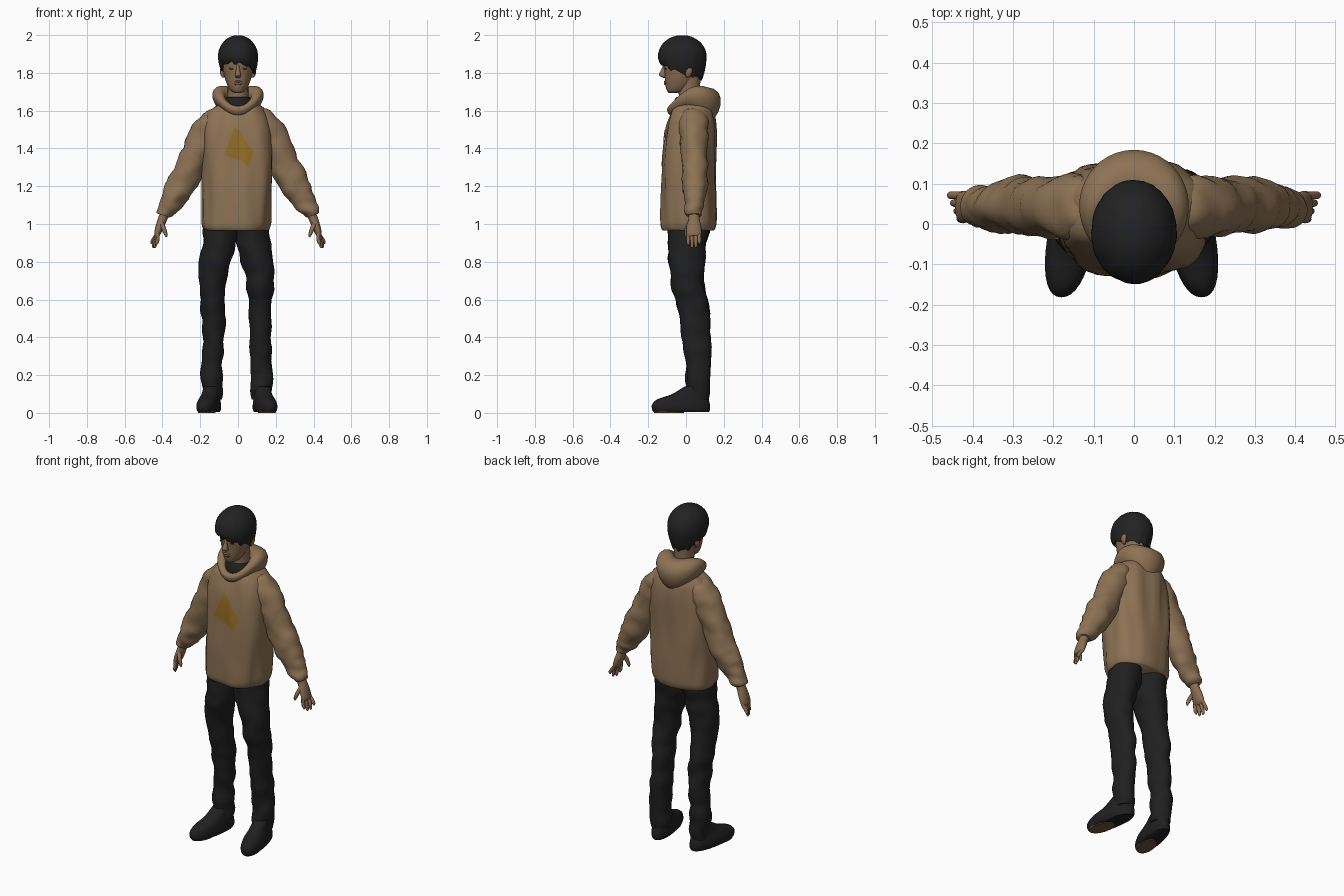
import bpy, bmesh, math
from math import sin, cos, pi
from mathutils import Vector, noise
from mathutils.bvhtree import BVHTree

cube = bpy.data.objects.get("Cube")
if cube:
    bpy.data.objects.remove(cube, do_unlink=True)


def material(name, r, g, b):
    m = bpy.data.materials.new(name)
    m.use_nodes = True
    m.diffuse_color = (r, g, b, 1)
    m.node_tree.nodes["Principled BSDF"].inputs["Base Color"].default_value = (r, g, b, 1)
    return m


CLOTH = material("tan_cloth", 0.27, 0.17, 0.09)
SKIN = material("skin", 0.26, 0.155, 0.085)
BLACK = material("black_cloth", 0.014, 0.014, 0.015)
HAIR = material("black_hair", 0.016, 0.016, 0.017)
GOLD = material("gold_print", 0.29, 0.15, 0.018)
SOLE = material("brown_sole", 0.16, 0.09, 0.045)
EYE = material("dark_brown", 0.07, 0.04, 0.025)


def make(name, verts, faces, mat, fix=True):
    bm = bmesh.new()
    vs = [bm.verts.new(v) for v in verts]
    for f in faces:
        bm.faces.new([vs[i] for i in f])
    if fix:
        bmesh.ops.recalc_face_normals(bm, faces=bm.faces)
    me = bpy.data.meshes.new(name)
    bm.to_mesh(me)
    bm.free()
    me.materials.append(mat)
    me.shade_smooth()
    me.set_sharp_from_angle(angle=math.radians(60))
    ob = bpy.data.objects.new(name, me)
    bpy.context.collection.objects.link(ob)
    return ob


def bridge(rings, n, closed=False):
    """Quads between consecutive rings of n points."""
    faces = []
    for j in range(rings if closed else rings - 1):
        k = (j + 1) % rings
        for i in range(n):
            h = (i + 1) % n
            faces.append((j * n + i, j * n + h, k * n + h, k * n + i))
    return faces


def smooth_path(stations, steps):
    """Catmull-Rom through stations of (x, y, z, rx, ry)."""
    out, last = [], len(stations) - 1
    for i in range(last):
        a, b, c, d = (stations[min(max(i + k, 0), last)] for k in (-1, 0, 1, 2))
        for s in range(steps):
            t = s / steps
            out.append([q + 0.5 * t * (r - p + t * (2 * p - 5 * q + 4 * r - s4 + t * (3 * (q - r) + s4 - p)))
                        for p, q, r, s4 in zip(a, b, c, d)])
    return out + [list(stations[-1])]


def loft(name, stations, mat, side=1, flat=True, n=28, power=2.0, steps=4,
         fold=0.0, freq=(12, 12, 12), shift=0.0, splay=0.0):
    """Body of elliptical rings, level or square to the path."""
    path = smooth_path(stations, steps)
    verts = []
    for j, (x, y, z, rx, ry) in enumerate(path):
        p, q = path[max(j - 1, 0)], path[min(j + 1, len(path) - 1)]
        tan = Vector((0, 0, 1)) if flat else (Vector(q[:3]) - Vector(p[:3])).normalized()
        u = Vector((0, 1, 0)).cross(tan).normalized()
        v = tan.cross(u)
        for i in range(n):
            a = 2 * pi * i / n
            ca, sa = cos(a), sin(a)
            e = 2 / power
            d = u * (rx * math.copysign(abs(ca) ** e, ca)) + v * (ry * math.copysign(abs(sa) ** e, sa))
            co = Vector((x, y, z)) + d
            if fold:
                w = Vector([c * f for c, f in zip(co, freq)]) + Vector((side * 3, 0, 0))
                co += d.normalized() * noise.noise(w) * fold
            co.x -= splay * (co.y - 0.06)
            verts.append((co.x * side + shift, co.y, co.z))
    m = len(path)
    faces = bridge(m, n) + [tuple(range(n)), tuple(range((m - 1) * n, m * n))]
    return make(name, verts, faces, mat)


# Hooded top: body
body = loft("hoodie_body", [
    (-.008, .013, .965, .168, .130), (-.008, .013, .985, .178, .139), (-.006, .014, 1.03, .184, .143),
    (-.004, .014, 1.2, .185, .145), (0, .021, 1.4, .184, .138), (0, .026, 1.5, .184, .130),
    (0, .032, 1.57, .172, .115), (0, .034, 1.61, .142, .100), (0, .034, 1.64, .095, .08)],
    CLOTH, n=48, power=2.5, fold=.014, freq=(16, 16, 3.5))

# Hood lying round the neck, thick at the back
n_around, n_cross, verts = 48, 16, []
for i in range(n_around):
    a = 2 * pi * i / n_around
    k = (1 - cos(a)) / 2
    rr, rz = .02 + .05 * k ** 2, .025 + .068 * k ** 1.6
    cz = 1.6 + .03 * k + .22 * k * (1 - k)
    for j in range(n_cross):
        b = 2 * pi * j / n_cross
        r = rr * cos(b) * (1 + .25 * sin(b))
        verts.append(((.1 + r) * sin(a), -.08 + .193 * k - r * cos(a), cz + rz * sin(b)))
make("hood", verts, bridge(n_around, n_cross, True), CLOTH)

# Printed patch following the chest
tree = BVHTree.FromPolygons([v.co for v in body.data.vertices], [p.vertices for p in body.data.polygons])
outline = [(-.02, 1.51), (-.05, 1.43), (-.075, 1.365), (-.015, 1.345), (.03, 1.33),
           (.055, 1.295), (.085, 1.385), (.035, 1.44), (.01, 1.495)]
edge = [Vector(outline[i]).lerp(Vector(outline[(i + 1) % len(outline)]), t / 4)
        for i in range(len(outline)) for t in range(4)]
verts = []
for ring in range(1, 9):
    for p in edge:
        q = Vector((0, 1.4)).lerp(p, ring / 8)
        hit = tree.ray_cast(Vector((q.x, -1, q.y)), Vector((0, 1, 0)))[0]
        verts.append((q.x, hit.y - .004, q.y))
m = len(edge)
make("chest_print", verts, [tuple(range(m))] + [f[::-1] for f in bridge(8, m)], GOLD, fix=False)

# Undershirt, neck and head
loft("undershirt_collar", [(0, .005, 1.58, .085, .08), (0, .008, 1.645, .076, .074),
                           (0, .012, 1.672, .062, .062)], BLACK)
loft("neck", [(0, .02, 1.6, .062, .06), (0, .018, 1.68, .055, .056), (0, .015, 1.74, .055, .06),
              (0, .01, 1.8, .06, .07)], SKIN)
loft("head", [(0, -.066, 1.694, .018, .025), (0, -.052, 1.704, .036, .048), (0, -.04, 1.725, .051, .067),
              (0, -.03, 1.755, .064, .081), (0, -.022, 1.79, .074, .091), (0, -.02, 1.83, .081, .097),
              (0, -.02, 1.88, .083, .1), (0, -.02, 1.94, .06, .07)], SKIN, n=32)
loft("nose", [(0, -.112, 1.84, .008, .008), (0, -.118, 1.815, .010, .014), (0, -.123, 1.79, .016, .021),
              (0, -.116, 1.778, .013, .014), (0, -.11, 1.772, .006, .006)], SKIN, n=12)
loft("lips", [(0, -.106, 1.735, .012, .006), (0, -.109, 1.742, .022, .008), (0, -.108, 1.748, .023, .006),
              (0, -.11, 1.754, .020, .008), (0, -.106, 1.76, .008, .006)], SKIN, n=16)

# Cap of hair with a slanted fringe, longer at the nape
n, verts, top, low = 56, [], 10, 8
for j in range(1, top + low + 2):
    for i in range(n):
        a = 2 * pi * i / n
        k = (1 - cos(a)) / 2
        bottom = 1.85 - .085 * k - .016 * (1 - k) * sin(a) + .007 * sin(11 * a) + .004 * sin(17 * a + 1)
        if j <= top:
            t = pi / 2 * j / top
            r, z = sin(t), 1.885 + .115 * cos(t)
        else:
            v = min((j - top) / low, 1)
            r, z = 1 - .2 * v * v * (.6 + .4 * k), 1.885 + (bottom - 1.885) * v
        if j > top + low:
            r, z = .62, bottom + .025
        r *= 1 + .03 * noise.noise(Vector((sin(a) * 5, cos(a) * 5, z * 9)))
        verts.append((.106 * r * sin(a), -.02 - .129 * r * cos(a), z))
last = (top + low) * n
make("hair", verts, bridge(top + low + 1, n) + [tuple(range(n)), tuple(range(last, last + n))], HAIR)

# Paired parts: +x is the model's left
for side, word in ((1, "left"), (-1, "right")):
    loft(word + "_ear", [(.076, .01, 1.775, .006, .008), (.083, .012, 1.79, .010, .016),
                         (.086, .016, 1.815, .010, .019), (.082, .016, 1.835, .005, .01)],
         SKIN, side, n=12)
    loft(word + "_eye", [(.032, -.106, 1.818, .008, .003), (.033, -.108, 1.822, .015, .004),
                         (.034, -.108, 1.827, .008, .003)], EYE, side, n=12)
    loft(word + "_sleeve", [
        (.10, .038, 1.585, .035, .05), (.135, .04, 1.548, .066, .078), (.18, .042, 1.465, .080, .078),
        (.235, .045, 1.345, .076, .071), (.285, .046, 1.235, .079, .068), (.335, .045, 1.15, .066, .06),
        (.368, .043, 1.095, .052, .053), (.388, .042, 1.06, .042, .046), (.394, .042, 1.045, .033, .04)],
        CLOTH, side, flat=False, fold=.014, freq=(13, 13, 22))

    # Hand with four fingers and a thumb
    loft(word + "_palm", [(.38, .042, 1.075, .026, .032), (.398, .042, 1.03, .024, .029),
                          (.413, .042, .99, .022, .038), (.427, .042, .95, .017, .04),
                          (.432, .042, .935, .010, .034)], SKIN, side, flat=False, n=16)
    for f, (y, tip) in enumerate(((.012, .887), (.032, .872), (.052, .874), (.071, .893))):
        inner = .008 * (1.5 - f)
        loft(f"{word}_finger_{f + 1}", [
            (.425, y, .95, .010, .010), (.438 - inner, y, .915, .010, .010),
            (.444 - inner, y, tip + .01, .008, .008), (.444 - inner, y, tip, .003, .003)],
            SKIN, side, flat=False, n=10)
    loft(word + "_thumb", [(.405, .02, 1.005, .012, .014), (.393, .005, .975, .012, .012),
                           (.382, 0, .945, .009, .009), (.379, 0, .93, .003, .003)],
         SKIN, side, flat=False, n=10)

    # Trouser leg
    loft(word + "_trouser_leg", [
        (.085, .012, 1.0, .085, .108), (.09, .008, .9, .089, .103), (.112, .004, .8, .086, .096),
        (.125, .008, .7, .073, .086), (.128, .028, .6, .063, .086), (.124, .045, .5, .061, .079),
        (.124, .055, .4, .056, .074), (.126, .061, .3, .058, .067), (.133, .063, .2, .060, .062),
        (.131, .062, .12, .053, .062), (.131, .062, .07, .048, .06)],
        BLACK, side, fold=.014, freq=(10, 10, 13), shift=-.008)

    # Shoe and sole, toes turned out
    loft(word + "_shoe", [
        (.135, -.025, .004, .050, .147), (.135, -.026, .02, .058, .154), (.135, -.026, .045, .058, .153),
        (.133, -.016, .072, .052, .136), (.131, .02, .098, .046, .098), (.131, .055, .14, .043, .062)],
        BLACK, side, n=36, power=2.3, shift=-.006, splay=.16)
    loft(word + "_sole", [(.135, -.09, 0, .044, .078), (.135, -.09, .008, .047, .082)],
         SOLE, side, n=32, shift=-.006, splay=.16, steps=1)
